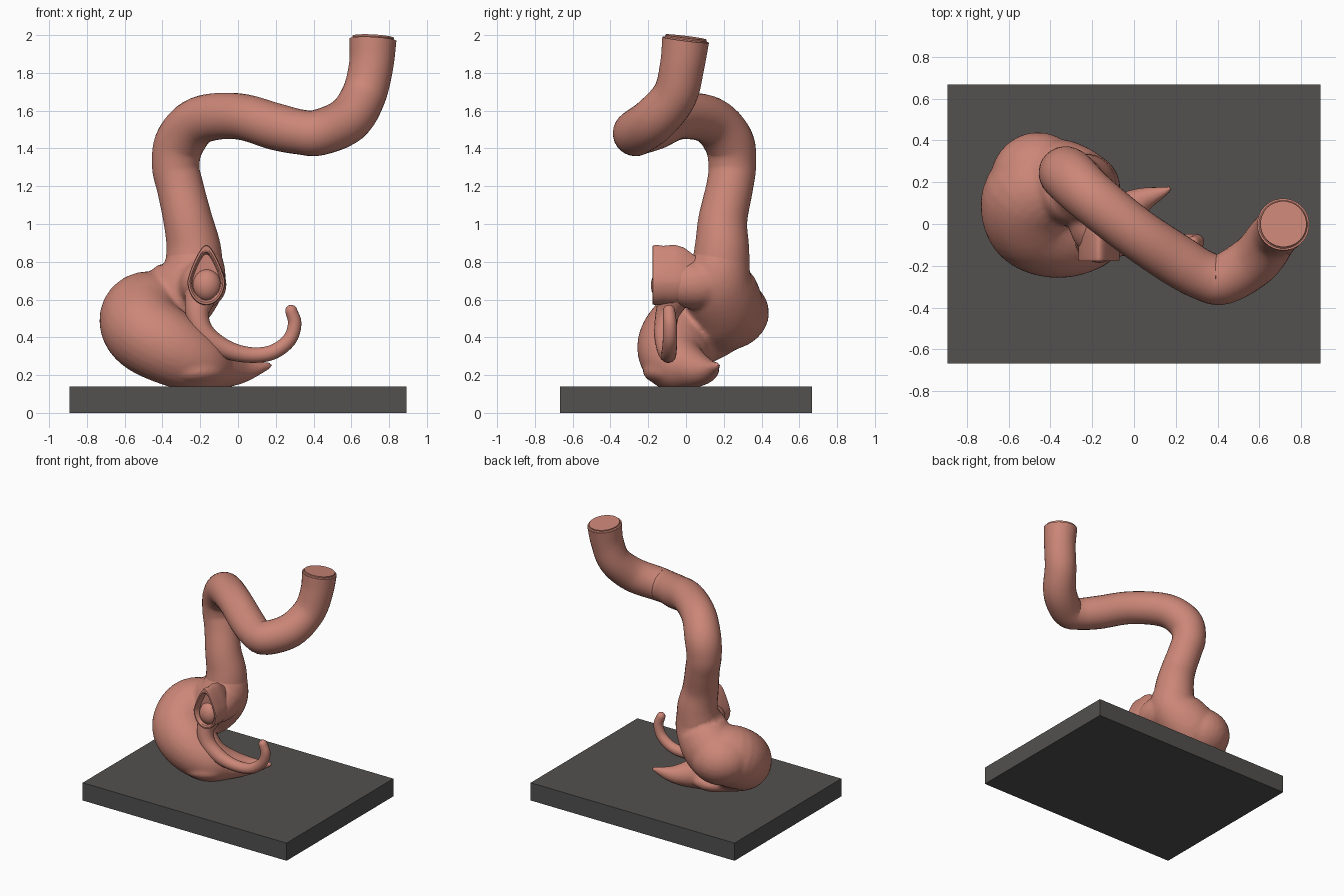
import bpy, bmesh, math
from mathutils import Vector

if "Cube" in bpy.data.objects:
    bpy.data.objects.remove(bpy.data.objects["Cube"])


def material(name, rgb):
    m = bpy.data.materials.new(name)
    m.diffuse_color = (*rgb, 1)
    m.use_nodes = True
    m.node_tree.nodes["Principled BSDF"].inputs["Base Color"].default_value = m.diffuse_color
    return m


PINK = material("salmon pink", (0.60, 0.24, 0.185))
GREY = material("dark grey", (0.085, 0.082, 0.08))


def finish(name, bm, mat, smooth=40):
    bmesh.ops.recalc_face_normals(bm, faces=bm.faces)
    me = bpy.data.meshes.new(name)
    bm.to_mesh(me)
    bm.free()
    ob = bpy.data.objects.new(name, me)
    bpy.context.collection.objects.link(ob)
    me.materials.append(mat)
    bpy.context.view_layer.objects.active = ob
    ob.select_set(True)
    bpy.ops.object.shade_smooth_by_angle(angle=math.radians(smooth))
    ob.select_set(False)
    return ob


def spline(keys, steps):
    """Catmull-Rom through (x, y, z, radius) keys."""
    p = [Vector(k) for k in keys]
    p = [2 * p[0] - p[1]] + p + [2 * p[-1] - p[-2]]
    out = []
    for a, b, c, d in zip(p, p[1:], p[2:], p[3:]):
        for i in range(steps):
            t = i / steps
            out.append(0.5 * (2 * b + (c - a) * t + (2 * a - 5 * b + 4 * c - d) * t * t
                              + (3 * b - a - 3 * c + d) * t ** 3))
    return out + [p[-2]]


def loft(bm, rings):
    """Skin closed point rings and cap both ends."""
    vs = [[bm.verts.new(q) for q in r] for r in rings]
    n = len(vs[0])
    for a, b in zip(vs, vs[1:]):
        for i in range(n):
            bm.faces.new((a[i], a[(i + 1) % n], b[(i + 1) % n], b[i]))
    bm.faces.new(vs[0][::-1])
    bm.faces.new(vs[-1])


def tube(bm, keys, sides=28, steps=7, round_start=False, round_end=False):
    pts = spline(keys, steps)
    pos = [q.to_3d() for q in pts]
    rad = [q[3] for q in pts]
    tan = [(pos[min(i + 1, len(pos) - 1)] - pos[max(i - 1, 0)]).normalized() for i in range(len(pos))]

    def dome(at, direction, r):
        return [(at + direction * r * math.sin(a), r * math.cos(a)) for a in (0.35, 0.7, 1.05, 1.35, 1.5)]
    if round_end:
        extra = dome(pos[-1], tan[-1], rad[-1])
        pos += [e[0] for e in extra]
        rad += [e[1] for e in extra]
        tan += [tan[-1]] * 5
    if round_start:
        extra = dome(pos[0], -tan[0], rad[0])[::-1]
        pos = [e[0] for e in extra] + pos
        rad = [e[1] for e in extra] + rad
        tan = [tan[0]] * 5 + tan
    u = tan[0].orthogonal().normalized()
    rings = []
    for c, r, t in zip(pos, rad, tan):
        u = (u - t * u.dot(t)).normalized()
        v = t.cross(u)
        rings.append([c + r * (u * math.cos(2 * math.pi * k / sides) + v * math.sin(2 * math.pi * k / sides))
                      for k in range(sides)])
    loft(bm, rings)


def ball(bm, centre, size):
    r = bmesh.ops.create_uvsphere(bm, u_segments=28, v_segments=16, radius=1)
    for v in r["verts"]:
        v.co = Vector([c + s * q for c, s, q in zip(centre, size, v.co)])


# base slab
bm = bmesh.new()
bmesh.ops.create_cube(bm, size=1)
for v in bm.verts:
    v.co = (v.co.x * 1.785, v.co.y * 1.335, v.co.z * 0.14 + 0.07)
base = finish("base_slab", bm, GREY)

# long upper tube, from its flat top end down to the sac
bm = bmesh.new()
tube(bm, [(0.715, 0.0, 1.99, 0.126), (0.705, -0.02, 1.84, 0.118), (0.665, -0.06, 1.68, 0.118),
          (0.58, -0.17, 1.55, 0.124), (0.43, -0.262, 1.485, 0.122), (0.33, -0.245, 1.487, 0.119),
          (0.2, -0.17, 1.515, 0.124), (0.0, -0.035, 1.57, 0.122), (-0.2, 0.125, 1.55, 0.126),
          (-0.305, 0.225, 1.44, 0.132), (-0.33, 0.245, 1.31, 0.126), (-0.305, 0.23, 1.19, 0.124),
          (-0.265, 0.195, 1.02, 0.13), (-0.235, 0.19, 0.87, 0.145), (-0.235, 0.18, 0.72, 0.16)], steps=6)
cap = min(bm.faces, key=lambda f: -f.calc_center_median().z if len(f.verts) > 4 else 9)
bmesh.ops.bevel(bm, geom=list(cap.edges), offset=0.015, segments=3, affect='EDGES')
finish("upper_tube", bm, PINK)

# coiled sac that curls forward and tapers into a pointed tail
bm = bmesh.new()
tube(bm, [(-0.255, 0.19, 0.97, 0.122), (-0.235, 0.19, 0.84, 0.145), (-0.25, 0.17, 0.7, 0.185),
          (-0.38, 0.2, 0.56, 0.21), (-0.5, 0.13, 0.515, 0.225), (-0.49, 0.0, 0.43, 0.215),
          (-0.36, -0.06, 0.345, 0.2), (-0.21, -0.05, 0.27, 0.165), (-0.09, 0.03, 0.235, 0.11),
          (0.03, 0.11, 0.225, 0.065), (0.165, 0.165, 0.25, 0.018)], round_end=True)
ball(bm, (-0.46, 0.2, 0.53), (0.23, 0.24, 0.2))
ball(bm, (-0.24, -0.04, 0.22), (0.19, 0.19, 0.085))
ball(bm, (-0.19, 0.05, 0.68), (0.13, 0.2, 0.13))
sac = finish("coiled_sac", bm, PINK)
mod = sac.modifiers.new("blend", 'REMESH')
mod.mode = 'VOXEL'
mod.voxel_size = 0.014
mod.use_smooth_shade = True
mod = sac.modifiers.new("relax", 'SMOOTH')
mod.factor = 0.5
mod.iterations = 5


# side opening: teardrop collar facing the front, with a recess
def teardrop(y, s, n=36):
    ring = []
    for k in range(n):
        a = 2 * math.pi * k / n
        up = math.sin(a)
        w = 0.1 * math.cos(a) * (1 - 0.45 * max(up, 0))
        h = up * (0.19 if up > 0 else 0.13)
        ring.append(Vector((-0.168 + w * s, y, 0.7 + h * s)))
    return ring


bm = bmesh.new()
loft(bm, [teardrop(y, s) for y, s in
          ((0.12, 0.5), (0.04, 0.72), (-0.01, 0.92), (-0.06, 1.0), (-0.12, 0.97), (-0.16, 1.0),
           (-0.176, 0.97), (-0.178, 0.88), (-0.17, 0.8), (-0.13, 0.74))])
finish("side_opening", bm, PINK)
bm = bmesh.new()
ball(bm, (-0.165, -0.12, 0.675), (0.076, 0.066, 0.085))
finish("opening_plug", bm, PINK)

# thin curled branch
bm = bmesh.new()
tube(bm, [(-0.2, -0.06, 0.62, 0.085), (-0.215, -0.1, 0.52, 0.062), (-0.18, -0.11, 0.42, 0.058),
          (-0.07, -0.105, 0.34, 0.05), (0.06, -0.095, 0.307, 0.042), (0.18, -0.09, 0.32, 0.04),
          (0.27, -0.085, 0.385, 0.038), (0.3, -0.085, 0.47, 0.036), (0.282, -0.09, 0.54, 0.032)],
     sides=18, round_end=True)
finish("thin_branch", bm, PINK)
